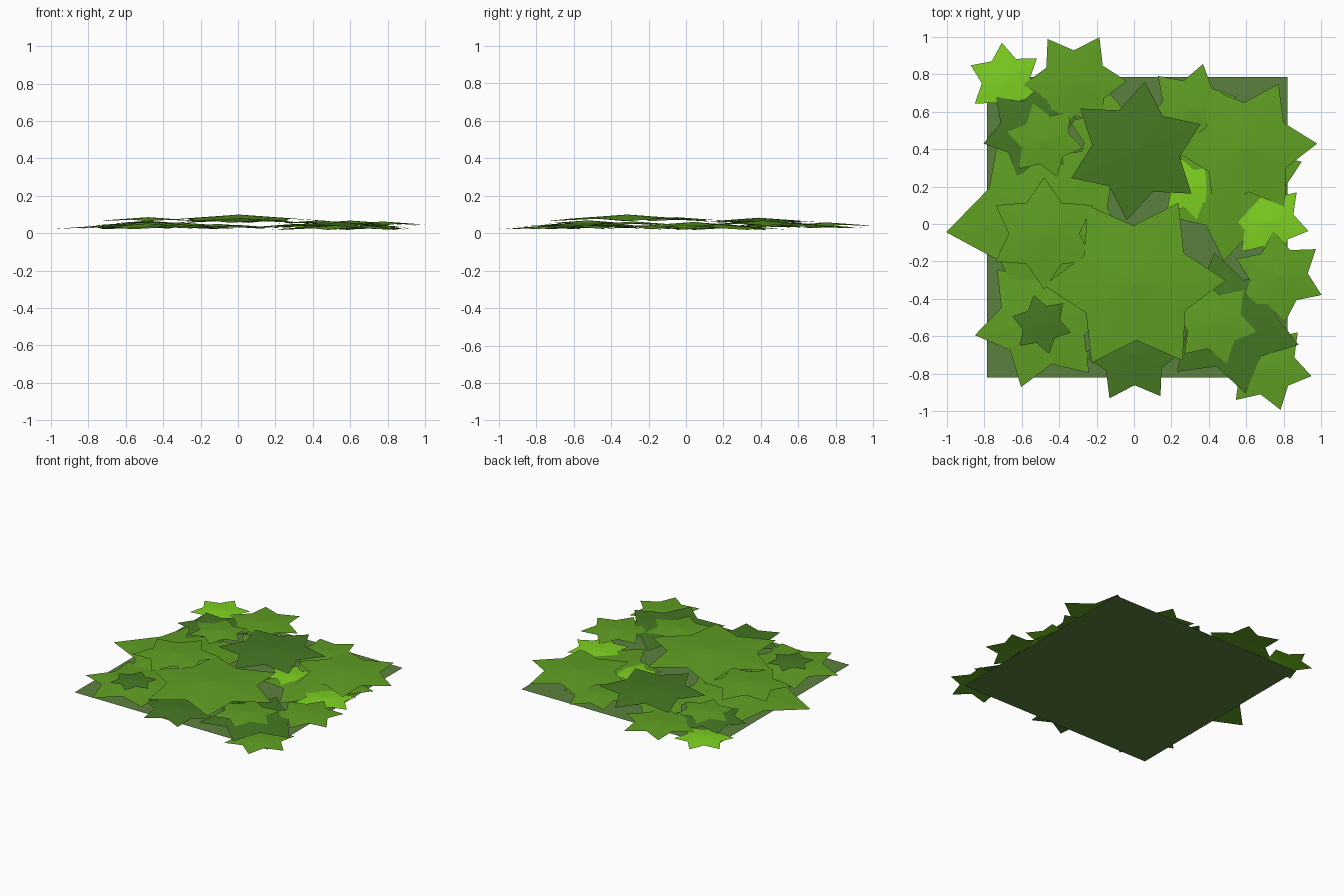
import bpy, bmesh, math

if "Cube" in bpy.data.objects:
    bpy.data.objects.remove(bpy.data.objects["Cube"])


def material(name, hex_colour):
    lin = []
    for i in (0, 2, 4):
        c = int(hex_colour[i:i + 2], 16) / 255
        lin.append(c / 12.92 if c <= 0.04045 else ((c + 0.055) / 1.055) ** 2.4)
    m = bpy.data.materials.new(name)
    m.diffuse_color = (*lin, 1)
    m.use_nodes = True
    m.node_tree.nodes["Principled BSDF"].inputs["Base Color"].default_value = m.diffuse_color
    return m


GREEN = material("leaf green", "60a023")
DARK = material("dark leaf green", "467823")
BRIGHT = material("bright leaf green", "7ed321")
BASE = material("mossy base green", "5b803e")


def add_object(name, bm, mat):
    me = bpy.data.meshes.new(name)
    bm.to_mesh(me)
    bm.free()
    me.materials.append(mat)
    ob = bpy.data.objects.new(name, me)
    bpy.context.collection.objects.link(ob)
    return ob


def star_leaf(name, mat, x, y, z, r, turn, points=6):
    """Shallow star-shaped cone: raised centre, tips slightly lower."""
    bm = bmesh.new()
    top = bm.verts.new((x, y, z))
    rim = []
    for i in range(points * 2):
        k = 1.0 if i % 2 == 0 else 0.63
        a = math.radians(turn) + math.pi * i / points
        rim.append(bm.verts.new((x + r * k * math.cos(a), y + r * k * math.sin(a),
                                 z - 0.072 * r * k)))
    for i in range(len(rim)):
        bm.faces.new((top, rim[i], rim[(i + 1) % len(rim)]))
    add_object(name, bm, mat)


# flat square base on the ground
bm = bmesh.new()
bm.faces.new([bm.verts.new(p) for p in
              ((-0.785, -0.82, 0), (0.82, -0.82, 0), (0.82, 0.785, 0), (-0.785, 0.785, 0))])
add_object("ground_patch", bm, BASE)

# large leaves
star_leaf("centre_leaf", GREEN, 0.005, -0.315, 0.10, 0.487, 1.5)
star_leaf("back_dark_leaf", DARK, 0.01, 0.39, 0.083, 0.374, 22.6)
star_leaf("back_right_leaf", GREEN, 0.60, 0.41, 0.068, 0.38, 3)
star_leaf("left_wide_leaf", GREEN, -0.475, 0.037, 0.060, 0.535, 188.7, 5)
star_leaf("left_upper_leaf", GREEN, -0.48, -0.05, 0.086, 0.30, 30)
star_leaf("front_left_leaf", GREEN, -0.487, -0.52, 0.052, 0.371, 11.6)
star_leaf("front_right_dark_leaf", DARK, 0.513, -0.53, 0.062, 0.385, 42.5)
star_leaf("right_low_leaf", GREEN, 0.535, 0.187, 0.046, 0.39, 22)

# medium leaves
star_leaf("back_leaf", GREEN, -0.315, 0.754, 0.058, 0.277, 2)
star_leaf("back_left_dark_leaf", DARK, -0.556, 0.497, 0.058, 0.258, 15)
star_leaf("front_dark_leaf", DARK, -0.005, -0.69, 0.045, 0.273, 2.5)
star_leaf("front_right_corner_leaf", GREEN, 0.71, -0.76, 0.039, 0.245, -12.5)
star_leaf("right_leaf", GREEN, 0.775, -0.283, 0.063, 0.247, 37)
star_leaf("front_inner_leaf", GREEN, 0.428, -0.524, 0.069, 0.233, -13)
star_leaf("back_inner_leaf", GREEN, 0.305, 0.615, 0.05, 0.249, 15)
star_leaf("hidden_leaf", GREEN, -0.107, 0.455, 0.05, 0.257, 38)

# small leaves
star_leaf("back_left_small_leaf", GREEN, -0.476, 0.449, 0.066, 0.207, 48)
star_leaf("front_left_small_leaf", DARK, -0.495, -0.537, 0.066, 0.162, 44.5)
star_leaf("back_left_bright_leaf", BRIGHT, -0.685, 0.765, 0.042, 0.205, 36)
star_leaf("right_bright_leaf", BRIGHT, 0.722, 0.011, 0.045, 0.216, -13)
star_leaf("middle_bright_leaf", BRIGHT, 0.294, 0.187, 0.042, 0.166, 45)
